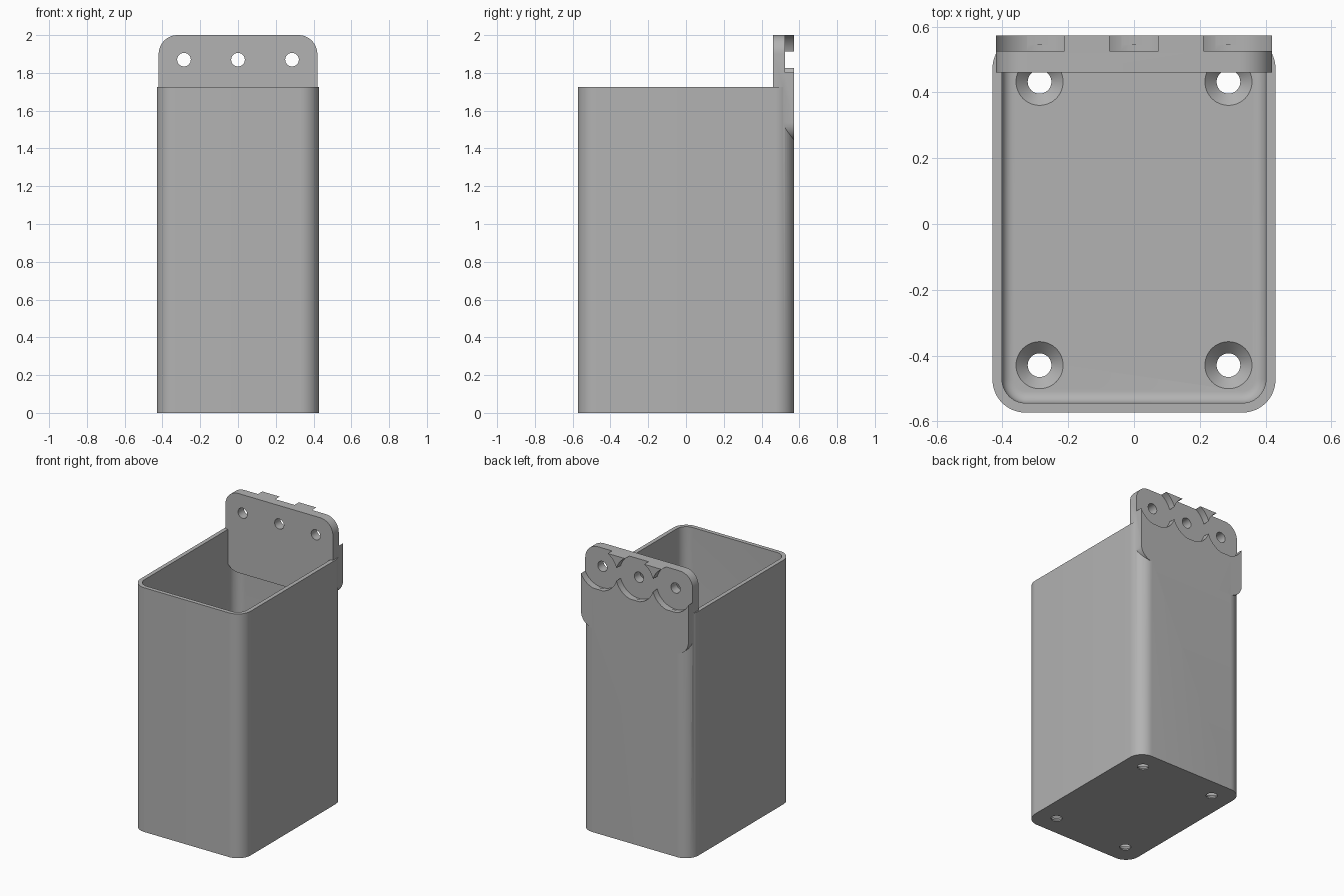
import bpy, bmesh, math
from mathutils import Matrix

if "Cube" in bpy.data.objects:
    bpy.data.objects.remove(bpy.data.objects["Cube"], do_unlink=True)

HX, HY = 0.43, 0.573          # half width and half depth
RIM, TOP = 1.725, 2.0         # rim height, plate top
WALL, FLOOR = 0.029, 0.045

grey = bpy.data.materials.new("plain_grey")
grey.use_nodes = True
grey.diffuse_color = (0.45, 0.45, 0.45, 1)
grey.node_tree.nodes["Principled BSDF"].inputs["Base Color"].default_value = (0.45, 0.45, 0.45, 1)


def finish(name, bm):
    bmesh.ops.recalc_face_normals(bm, faces=bm.faces)
    mesh = bpy.data.meshes.new(name)
    bm.to_mesh(mesh)
    bm.free()
    mesh.materials.append(grey)
    ob = bpy.data.objects.new(name, mesh)
    bpy.context.collection.objects.link(ob)
    return ob


def rounded_prism(name, hx, hy, height, radius, matrix, fillet=0):
    """Rounded rectangle extruded along its local z, optionally filleted at the base."""
    bm = bmesh.new()
    verts = []
    for i, (sx, sy) in enumerate(((1, 1), (-1, 1), (-1, -1), (1, -1))):
        for k in range(13):
            a = math.pi / 2 * (i + k / 12)
            verts.append(bm.verts.new((sx * (hx - radius) + radius * math.cos(a),
                                       sy * (hy - radius) + radius * math.sin(a), 0)))
    base = bm.faces.new(verts)
    rim = list(base.edges)
    new = bmesh.ops.extrude_face_region(bm, geom=[base], use_keep_orig=True)["geom"]
    bmesh.ops.translate(bm, vec=(0, 0, height),
                        verts=[g for g in new if isinstance(g, bmesh.types.BMVert)])
    bmesh.ops.recalc_face_normals(bm, faces=bm.faces)
    if fillet:
        bmesh.ops.bevel(bm, geom=rim, offset=fillet, segments=6, profile=0.5, affect='EDGES')
    bm.transform(matrix)
    return finish(name, bm)


def drill(name, r1, r2, depth, matrix):
    bm = bmesh.new()
    bmesh.ops.create_cone(bm, cap_ends=True, segments=48, radius1=r1, radius2=r2,
                          depth=depth, matrix=matrix)
    return finish(name, bm)


def combine(target, other, operation):
    mod = target.modifiers.new(operation.title(), 'BOOLEAN')
    mod.operation, mod.solver, mod.object = operation, 'EXACT', other
    bpy.context.view_layer.update()
    graph = bpy.context.evaluated_depsgraph_get()
    mesh = bpy.data.meshes.new_from_object(target.evaluated_get(graph))
    target.modifiers.clear()
    target.data = mesh
    bpy.data.objects.remove(other, do_unlink=True)


def at(x, y, z):
    return Matrix.Translation((x, y, z))


facing_back = Matrix.Rotation(math.pi / 2, 4, 'X')

# Hollow box with rounded corners and a soft inner floor edge
box = rounded_prism("open_box", HX, HY, RIM, 0.1, at(0, 0, 0))
cavity = rounded_prism("cavity", HX - WALL, HY - WALL, 2, 0.072, at(0, 0, FLOOR), 0.035)
combine(box, cavity, 'DIFFERENCE')

# Countersunk screw holes in the floor
for x in (-0.287, 0.287):
    for y in (-0.429, 0.432):
        combine(box, drill("hole", 0.036, 0.036, 0.3, at(x, y, 0)), 'DIFFERENCE')
        combine(box, drill("countersink", 0.036, 0.072, 0.037,
                           at(x, y, FLOOR - 0.018)), 'DIFFERENCE')

# Mounting plate with three round pockets in its back and a hole in each
bottom = 1.44
plate = rounded_prism("mounting_plate", 0.42, (TOP - bottom) / 2, 0.113, 0.1,
                      at(0, HY, (TOP + bottom) / 2) @ facing_back)
for x in (-0.286, 0, 0.286):
    combine(plate, drill("pocket", 0.15, 0.15, 0.2,
                         at(x, 0.525 + 0.1, 1.87) @ facing_back), 'DIFFERENCE')
    combine(plate, drill("screw_hole", 0.036, 0.036, 0.5,
                         at(x, HY, 1.87) @ facing_back), 'DIFFERENCE')

# Fuse the plate to the box
combine(box, plate, 'UNION')
box.name = "wall_mounted_box"
bpy.ops.object.select_all(action='DESELECT')
box.select_set(True)
bpy.context.view_layer.objects.active = box
bpy.ops.object.shade_smooth_by_angle(angle=math.radians(30))
